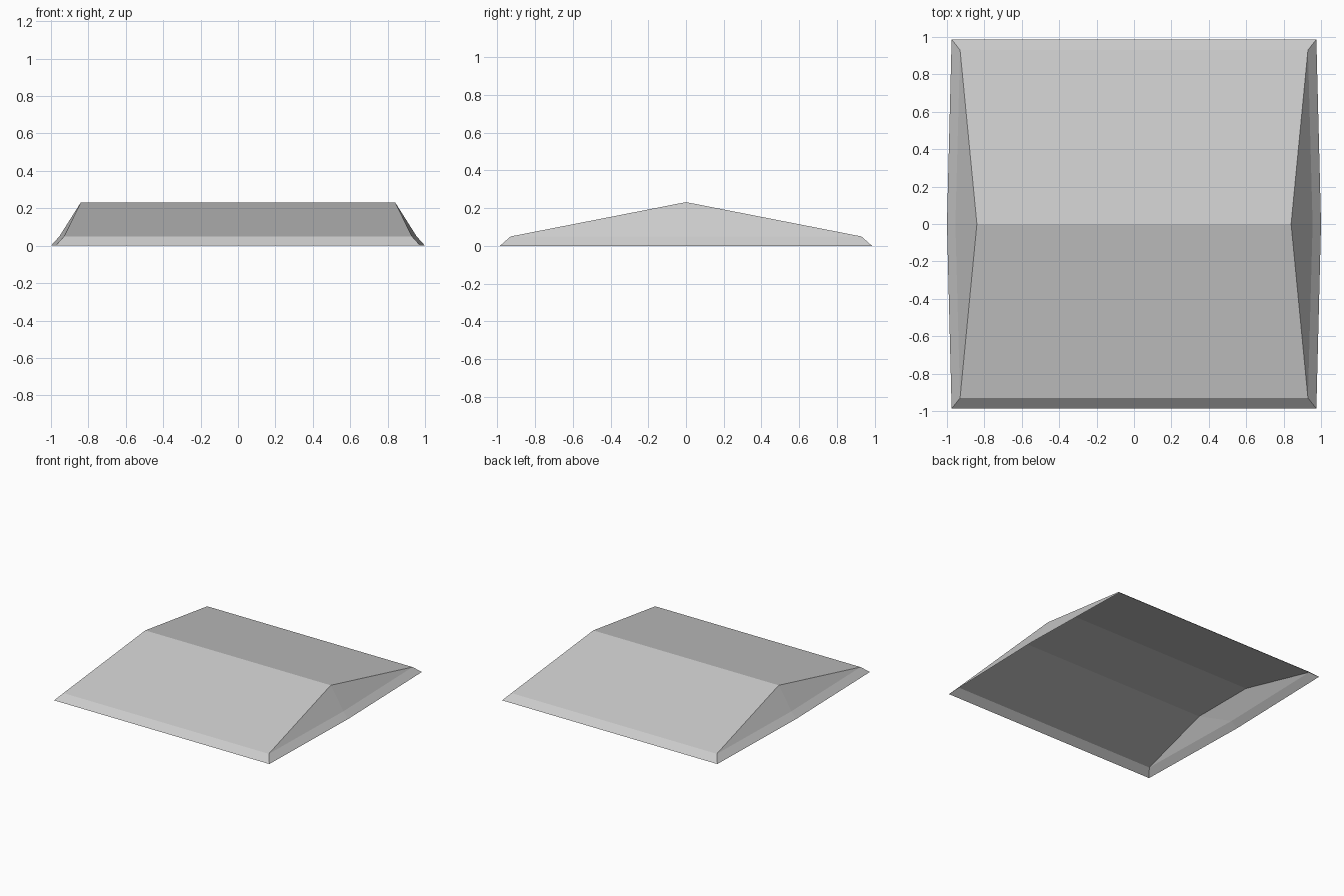
import bpy, bmesh

if "Cube" in bpy.data.objects:
    bpy.data.objects.remove(bpy.data.objects["Cube"])


def make_object(name, bm):
    bmesh.ops.remove_doubles(bm, verts=bm.verts, dist=1e-5)
    mesh = bpy.data.meshes.new(name)
    bm.to_mesh(mesh)
    bm.free()
    obj = bpy.data.objects.new(name, mesh)
    bpy.context.collection.objects.link(obj)
    return obj


def ring(bm, corner, bulge, z):
    """Six-point ring: a rectangle whose short ends bow out at the middle."""
    x, y = corner
    pts = [(x, -y), (bulge, 0), (x, y), (-x, y), (-bulge, 0), (-x, -y)]
    return [bm.verts.new((px, py, z)) for px, py in pts]


def eave_band(bm, lower, upper, flip=False):
    for i in range(6):
        j = (i + 1) % 6
        quad = [lower[i], lower[j], upper[j], upper[i]]
        bm.faces.new(quad[::-1] if flip else quad)


# Outer roof: flared eaves, two slopes and raked gable ends
bm = bmesh.new()
base = ring(bm, (0.975, 0.987), 1.0, 0.0)
eave = ring(bm, (0.93, 0.93), 0.955, 0.05)
eave_band(bm, base, eave)
right = bm.verts.new((0.84, 0, 0.232))
left = bm.verts.new((-0.84, 0, 0.232))
bm.faces.new([eave[5], eave[0], right, left])
bm.faces.new([eave[2], eave[3], left, right])
for a, m, b, top in ((0, 1, 2, right), (3, 4, 5, left)):
    bm.faces.new([eave[a], eave[m], top])
    bm.faces.new([eave[m], eave[b], top])
make_object("roof_shell", bm)

# Underside lining: follows the slopes just inside, with a flat ceiling strip
bm = bmesh.new()
base = ring(bm, (0.975, 0.987), 1.0, 0.0)
eave = ring(bm, (0.927, 0.927), 0.951, 0.047)
eave_band(bm, base, eave, flip=True)
top = [bm.verts.new((sx * 0.863, sy * 0.272, 0.174))
       for sx, sy in ((1, -1), (1, 1), (-1, 1), (-1, -1))]
bm.faces.new(top[::-1])
bm.faces.new([eave[5], top[3], top[0], eave[0]])
bm.faces.new([eave[2], top[1], top[2], eave[3]])
for a, m, b, p, q in ((0, 1, 2, top[0], top[1]), (3, 4, 5, top[2], top[3])):
    bm.faces.new([eave[a], p, eave[m]])
    bm.faces.new([eave[m], p, q])
    bm.faces.new([eave[m], q, eave[b]])
make_object("roof_underside", bm)
